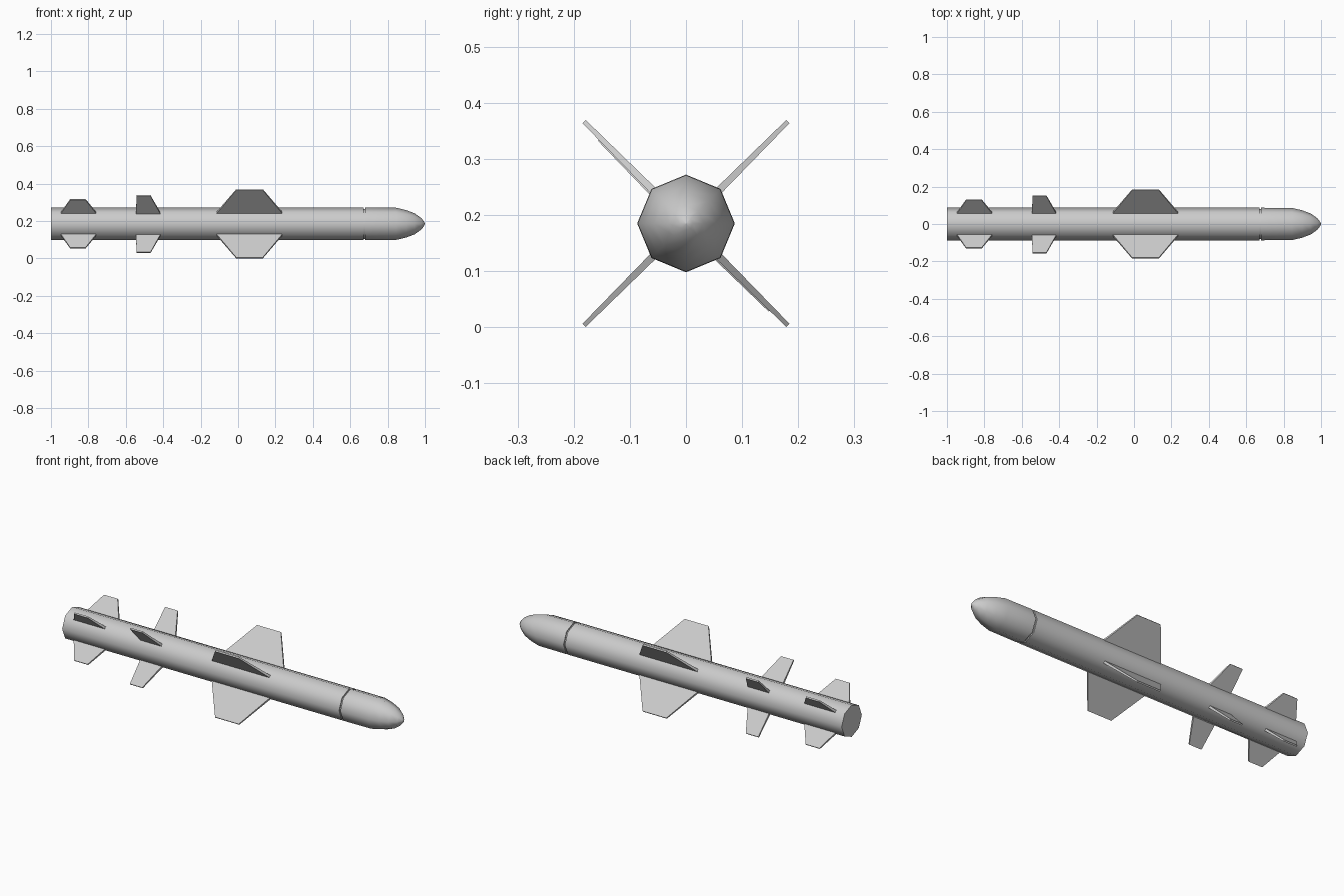
import bpy, bmesh, math

if "Cube" in bpy.data.objects:
    bpy.data.objects.remove(bpy.data.objects["Cube"])

AXIS_Z = 0.185
SIDES = 8


def add_mesh(name, verts, faces, smooth_angle=None):
    mesh = bpy.data.meshes.new(name)
    mesh.from_pydata(verts, [], faces)
    bm = bmesh.new()
    bm.from_mesh(mesh)
    bmesh.ops.remove_doubles(bm, verts=bm.verts, dist=1e-5)
    bmesh.ops.recalc_face_normals(bm, faces=bm.faces)
    bm.to_mesh(mesh)
    bm.free()
    obj = bpy.data.objects.new(name, mesh)
    bpy.context.collection.objects.link(obj)
    if smooth_angle:
        bpy.ops.object.select_all(action='DESELECT')
        obj.select_set(True)
        bpy.context.view_layer.objects.active = obj
        bpy.ops.object.shade_smooth_by_angle(angle=math.radians(smooth_angle))
    return obj


def lathe(name, profile):
    """Eight-sided solid around the x axis from (x, radius) rings."""
    verts, faces = [], []
    for x, r in profile:
        for k in range(SIDES):
            a = k * math.tau / SIDES
            verts.append((x, r * math.cos(a), AXIS_Z + r * math.sin(a)))
    for i in range(len(profile) - 1):
        for k in range(SIDES):
            a, b = i * SIDES + k, i * SIDES + (k + 1) % SIDES
            faces.append((a, b, b + SIDES, a + SIDES))
    faces.append(tuple(range(SIDES)))
    last = (len(profile) - 1) * SIDES
    faces.append(tuple(range(last, last + SIDES)))
    return add_mesh(name, verts, faces, 50)


def fin_set(name, root, tip, r_tip, t_root=0.013, t_tip=0.008, shift=0.0):
    """Four tapered slabs on the diagonals; root and tip are x ranges."""
    r_root = 0.083
    for k in range(4):
        a = math.radians(45 + 90 * k)
        c, s = math.cos(a), math.sin(a)
        verts = []
        for (x0, x1), r, t in ((root, r_root, t_root), (tip, r_tip, t_tip)):
            for x, h in ((x0, -t / 2), (x1, -t / 2), (x1, t / 2), (x0, t / 2)):
                verts.append((x, r * c - h * s + shift, AXIS_Z + r * s + h * c + shift))
        faces = [(0, 1, 2, 3), (4, 5, 6, 7)]
        faces += [(i, (i + 1) % 4, (i + 1) % 4 + 4, i + 4) for i in range(4)]
        add_mesh(f"{name}_{k + 1}", verts, faces)


# Body tube with a recessed collar in front
lathe("body_tube", [(-1.0, 0.087), (0.670, 0.087), (0.670, 0.080), (0.678, 0.080)])

# Rounded nose
lathe("nose_cone", [(0.678, 0.087), (0.845, 0.086), (0.90, 0.073), (0.945, 0.056),
                    (0.98, 0.031), (0.995, 0.012), (1.0, 0.001)])

# Main wings, middle fins and tail fins
fin_set("main_wing", (-0.115, 0.237), (-0.01, 0.133), 0.257)
fin_set("middle_fin", (-0.545, -0.415), (-0.543, -0.468), 0.215, shift=-0.002)
fin_set("tail_fin", (-0.947, -0.758), (-0.897, -0.815), 0.183)
